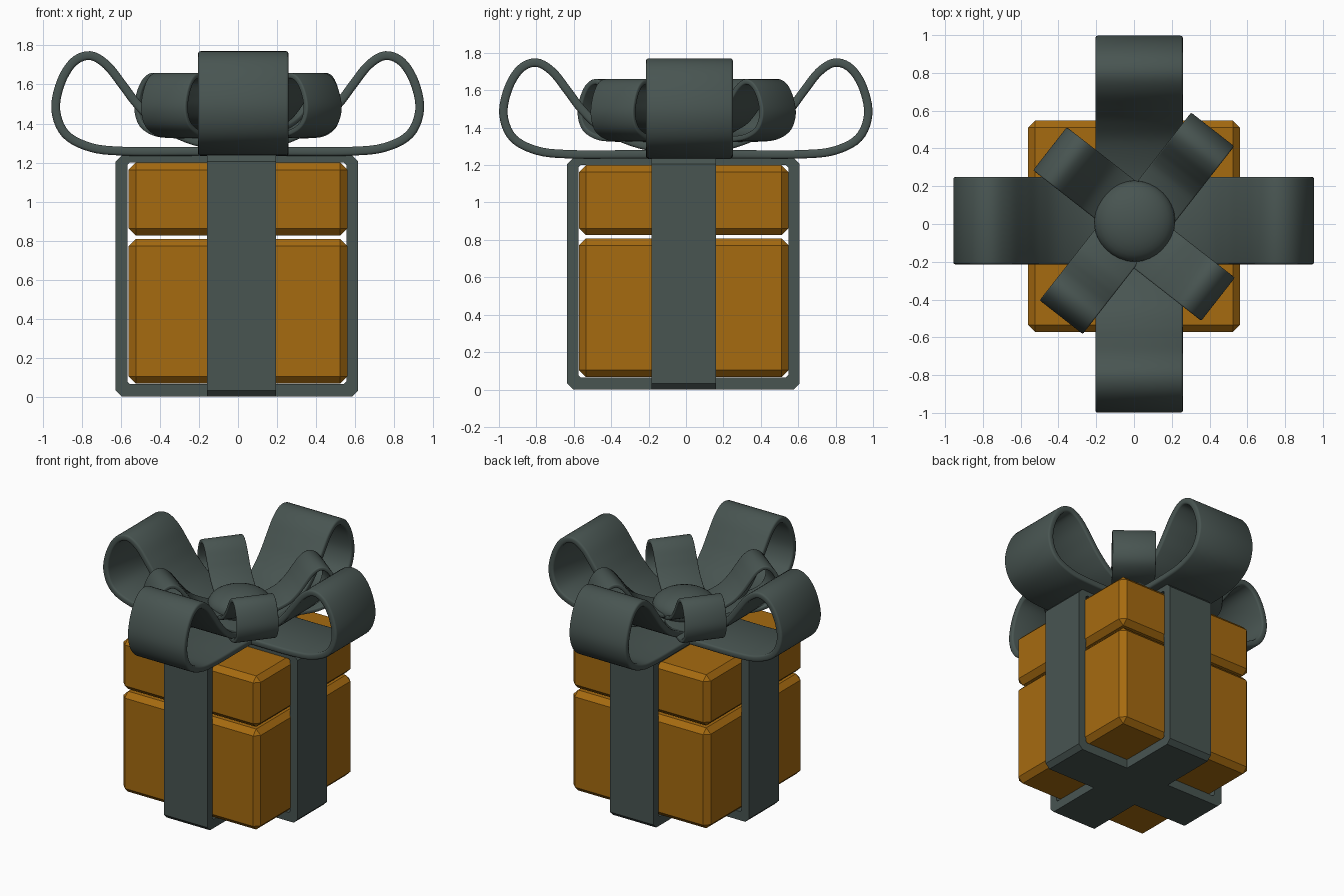
import bpy, bmesh, math
from mathutils import Vector, Matrix

if "Cube" in bpy.data.objects:
    bpy.data.objects.remove(bpy.data.objects["Cube"])


def material(name, color):
    m = bpy.data.materials.new(name)
    m.diffuse_color = (*color, 1)
    m.use_nodes = True
    m.node_tree.nodes["Principled BSDF"].inputs["Base Color"].default_value = m.diffuse_color
    return m


ORANGE = material("orange_paper", (0.38, 0.145, 0.005))
RIBBON = material("grey_green_ribbon", (0.065, 0.09, 0.083))


def add_object(name, bm, mat):
    bmesh.ops.recalc_face_normals(bm, faces=bm.faces[:])
    me = bpy.data.meshes.new(name)
    bm.to_mesh(me)
    bm.free()
    me.materials.append(mat)
    ob = bpy.data.objects.new(name, me)
    bpy.context.collection.objects.link(ob)
    return ob


def smooth(ob, angle=40):
    bpy.ops.object.select_all(action='DESELECT')
    ob.select_set(True)
    bpy.context.view_layer.objects.active = ob
    bpy.ops.object.shade_smooth_by_angle(angle=math.radians(angle))


# Chamfered paper boxes: base and lid
def box(name, z0, z1):
    bm = bmesh.new()
    bmesh.ops.create_cube(bm, size=1)
    bmesh.ops.scale(bm, vec=(1.12, 1.12, z1 - z0), verts=bm.verts)
    bmesh.ops.translate(bm, vec=(0, -0.012, (z0 + z1) / 2), verts=bm.verts)
    bmesh.ops.bevel(bm, geom=bm.edges[:], offset=0.037, segments=1,
                    affect='EDGES', profile=0.5)
    add_object(name, bm, ORANGE)


box("box_base", 0.067, 0.808)
box("box_lid", 0.825, 1.2)


# Hollow ribbon bands wrapped round the boxes
def chamfered_rect(u0, u1, v0, v1, c):
    return [(u0 + c, v0), (u1 - c, v0), (u1, v0 + c), (u1, v1 - c),
            (u1 - c, v1), (u0 + c, v1), (u0, v1 - c), (u0, v0 + c)]


def band(name, place, w0, w1, mid):
    outer = chamfered_rect(mid - 0.622, mid + 0.622, 0, 1.237, 0.032)
    inner = chamfered_rect(mid - 0.561, mid + 0.561, 0.065, 1.2, 0.012)
    bm = bmesh.new()
    rings = [[bm.verts.new(place(u, w, v)) for u, v in prof]
             for prof, w in ((outer, w0), (outer, w1), (inner, w1), (inner, w0))]
    for k in range(4):
        a, b = rings[k], rings[(k + 1) % 4]
        for i in range(8):
            j = (i + 1) % 8
            bm.faces.new((a[i], a[j], b[j], b[i]))
    add_object(name, bm, RIBBON)


band("ribbon_band_side_to_side", lambda u, w, v: (u, w, v), -0.185, 0.16, -0.006)
band("ribbon_band_front_to_back", lambda u, w, v: (w, u, v), -0.16, 0.195, -0.014)

# Bow loop profile: distance outwards, height above the bow base
PROFILE = [(0, 0.024), (0.3, 0.022), (0.58, 0.023), (0.75, 0.042), (0.88, 0.11),
           (0.931, 0.235), (0.905, 0.375), (0.84, 0.48), (0.755, 0.513),
           (0.67, 0.465), (0.59, 0.365), (0.51, 0.26), (0.4, 0.16),
           (0.22, 0.075), (0, 0.04)]


def catmull(points, steps=5):
    p = [Vector(q) for q in points]
    p = [2 * p[0] - p[1]] + p + [2 * p[-1] - p[-2]]
    out = []
    for i in range(1, len(p) - 2):
        a, b, c, d = p[i - 1:i + 3]
        for s in range(steps):
            t = s / steps
            out.append(0.5 * (2 * b + (c - a) * t + (2 * a - 5 * b + 4 * c - d) * t * t
                              + (3 * b - a - 3 * c + d) * t ** 3))
    return out + [p[-2]]


def bow_loop(name, angle, base, size, reach, side):
    """reach pushes the loop outwards, side shifts it to the left of its direction"""
    rot = Matrix.Rotation(math.radians(angle), 3, 'Z')
    half = 0.232 * size
    bm = bmesh.new()
    rows = []
    for u, v in catmull(PROFILE):
        x = u * size + reach * min(1, u / 0.4)
        rows.append([bm.verts.new(rot @ Vector((x, side + w, base + v * size)))
                     for w in (-half, half)])
    for a, b in zip(rows, rows[1:]):
        bm.faces.new((a[0], b[0], b[1], a[1]))
    ob = add_object(name, bm, RIBBON)
    sol = ob.modifiers.new("thickness", 'SOLIDIFY')
    sol.thickness = 0.045 * size
    sol.offset = 0
    bev = ob.modifiers.new("soft_edges", 'BEVEL')
    bev.width = 0.012 * size
    bev.segments = 2
    bev.limit_method = 'ANGLE'
    bev.angle_limit = math.radians(50)
    smooth(ob)


# Four large loops
for label, ang, reach, side in (("right", 0, 0, 0.018), ("left", 180, 0.003, -0.018),
                                ("back", 90, 0.043, -0.027), ("front", 270, 0.045, 0.027)):
    bow_loop("large_loop_" + label, ang, 1.235, 1.0, reach, side)

# Four small diagonal loops
for label, ang, reach, side in (("back_right", 52, 0.055, -0.02), ("back_left", 142, 0, -0.04),
                                ("front_left", 232, 0.03, 0.0), ("front_right", 322, 0, -0.04)):
    bow_loop("small_loop_" + label, ang, 1.325, 0.625, reach, side)

# Flattened knot in the middle of the bow
bm = bmesh.new()
bmesh.ops.create_uvsphere(bm, u_segments=32, v_segments=16, radius=1)
bmesh.ops.scale(bm, vec=(0.215, 0.215, 0.11), verts=bm.verts)
bmesh.ops.translate(bm, vec=(0.003, 0.015, 1.39), verts=bm.verts)
smooth(add_object("bow_knot", bm, RIBBON))
